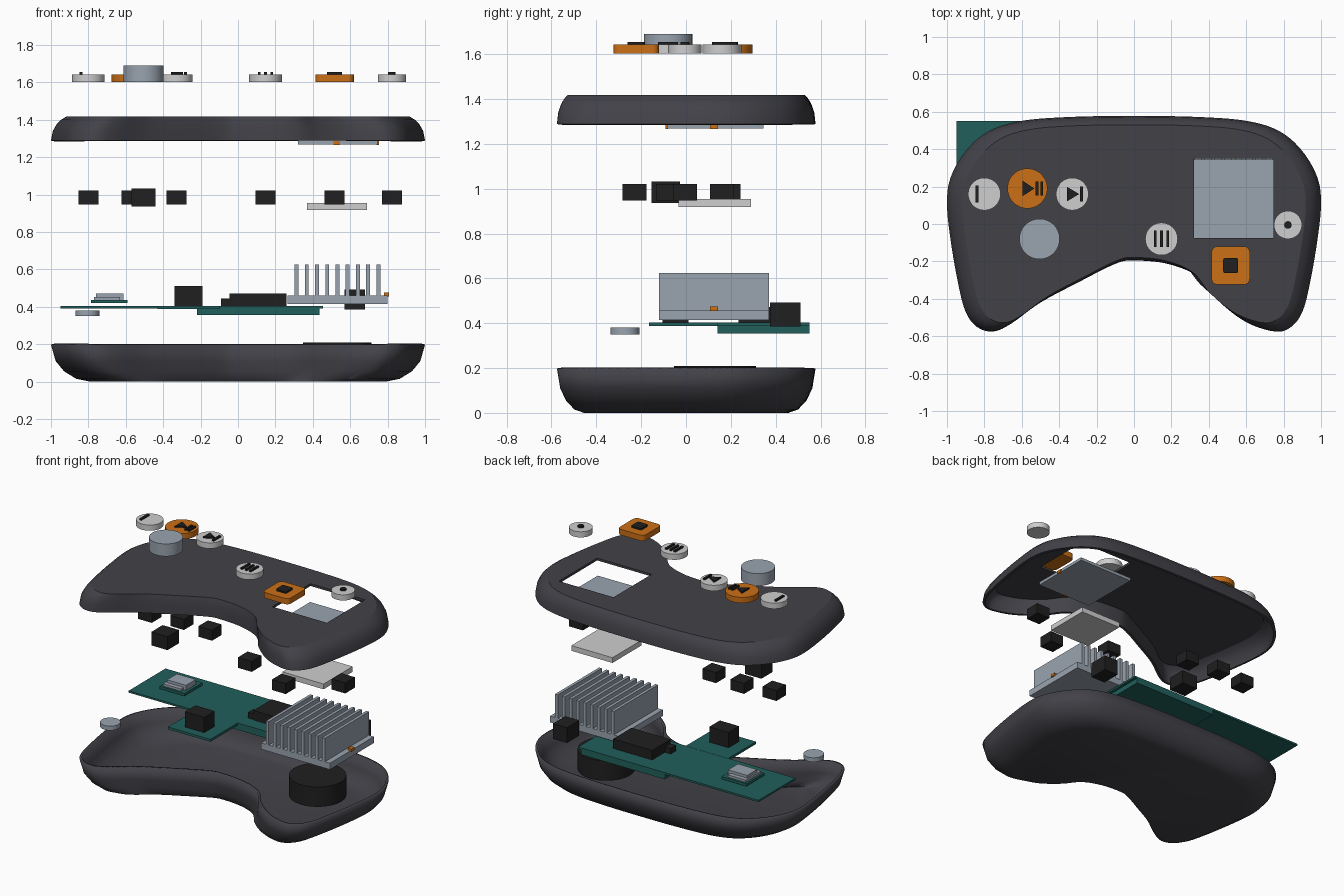
import bpy, bmesh, math
from mathutils import Vector

old = bpy.data.objects.get("Cube")
if old:
    bpy.data.objects.remove(old, do_unlink=True)


def material(name, r, g, b):
    m = bpy.data.materials.new(name)
    m.use_nodes = True
    m.diffuse_color = (r, g, b, 1)
    m.node_tree.nodes["Principled BSDF"].inputs["Base Color"].default_value = (r, g, b, 1)
    return m


SHELL = material("charcoal plastic", .053, .053, .064)
BLACK = material("black", .014, .014, .015)
ORANGE = material("orange", .6, .16, .008)
LIGHT = material("light grey", .62, .62, .62)
COOL = material("cool grey metal", .32, .37, .43)
GREEN = material("board green", .015, .115, .105)


def finish(name, bm, mat):
    bmesh.ops.recalc_face_normals(bm, faces=bm.faces)
    mesh = bpy.data.meshes.new(name)
    bm.to_mesh(mesh)
    bm.free()
    ob = bpy.data.objects.new(name, mesh)
    bpy.context.collection.objects.link(ob)
    mesh.materials.append(mat)
    return ob


def smooth(ob):
    bpy.ops.object.select_all(action="DESELECT")
    ob.select_set(True)
    bpy.context.view_layer.objects.active = ob
    bpy.ops.object.shade_smooth_by_angle(angle=math.radians(30))


def prism(name, pts, z0, z1, mat):
    """Extrude a flat outline between two heights."""
    bm = bmesh.new()
    face = bm.faces.new([bm.verts.new((x, y, z0)) for x, y in pts])
    new = bmesh.ops.extrude_face_region(bm, geom=[face])["geom"]
    top = [v for v in new if isinstance(v, bmesh.types.BMVert)]
    bmesh.ops.translate(bm, verts=top, vec=(0, 0, z1 - z0))
    return finish(name, bm, mat)


def box(name, x0, x1, y0, y1, z0, z1, mat):
    return prism(name, [(x0, y0), (x1, y0), (x1, y1), (x0, y1)], z0, z1, mat)


def centred_box(name, x, y, w, d, z0, z1, mat):
    return box(name, x - w / 2, x + w / 2, y - d / 2, y + d / 2, z0, z1, mat)


def disc(name, x, y, r, z0, z1, mat, n=48):
    angles = [math.tau * i / n for i in range(n)]
    ob = prism(name, [(x + r * math.cos(a), y + r * math.sin(a)) for a in angles], z0, z1, mat)
    smooth(ob)


def rounded_square(name, x, y, half, r, z0, z1, mat):
    pts = []
    for q, (sx, sy) in enumerate([(1, 1), (-1, 1), (-1, -1), (1, -1)]):
        for i in range(7):
            a = (q + i / 6) * math.pi / 2
            pts.append((x + sx * (half - r) + r * math.cos(a), y + sy * (half - r) + r * math.sin(a)))
    smooth(prism(name, pts, z0, z1, mat))


# Shell outline: a smooth closed curve through a few points
KNOTS = [(0, .578), (.35, .572), (.61, .55), (.78, .495), (.9, .39), (.98, .25), (1, .11),
         (.98, -.09), (.94, -.32), (.9, -.47), (.84, -.55), (.755, -.575), (.6, -.525),
         (.45, -.41), (.34, -.28), (.18, -.213), (0, -.195), (-.1, -.213), (-.3, -.313),
         (-.5, -.42), (-.66, -.535), (-.755, -.575), (-.84, -.55), (-.9, -.47), (-.94, -.32),
         (-.98, -.09), (-1, .11), (-.98, .25), (-.9, .39), (-.78, .495), (-.61, .55), (-.35, .572)]


def closed_spline(knots, steps=5):
    out, n = [], len(knots)
    for i in range(n):
        a, b, c, d = (Vector(knots[(i + k) % n]) for k in (-1, 0, 1, 2))
        for s in range(steps):
            t = s / steps
            out.append((2 * b + (c - a) * t + (2 * a - 5 * b + 4 * c - d) * t * t
                        + (3 * b - a - 3 * c + d) * t ** 3) / 2)
    return out


def shell(name, profile):
    """Open tray: stacked scaled outlines, capped at the last one."""
    outline = closed_spline(KNOTS)
    bm = bmesh.new()
    rings = [[bm.verts.new((p.x * s, p.y * s, z)) for p in outline] for z, s in profile]
    for lo, hi in zip(rings, rings[1:]):
        for i in range(len(lo)):
            j = (i + 1) % len(lo)
            bm.faces.new((lo[i], lo[j], hi[j], hi[i]))
    cap = bm.faces.new(rings[-1])
    bm.normal_update()
    outward = 1 if profile[-1][0] > profile[0][0] else -1
    ob = finish(name, bm, SHELL)
    if ob.data.polygons[-1].normal.z * outward < 0:
        ob.data.flip_normals()
    mod = ob.modifiers.new("wall", "SOLIDIFY")
    mod.thickness = .018
    mod.offset = -1
    smooth(ob)
    bpy.ops.object.modifier_apply(modifier="wall")
    return ob


shell("lower_shell", [(.198, 1), (.11, .975), (.055, .93), (.015, .865), (0, .79)])
upper = shell("upper_shell", [(1.288, 1), (1.34, .99), (1.375, .97), (1.4, .945), (1.417, .918)])

# Display opening
cutter = box("opening_cutter", .32, .745, -.075, .35, 1.36, 1.5, BLACK)
cutter.hide_render = True
cut = upper.modifiers.new("opening", "BOOLEAN")
cut.object = cutter
cut.solver = "EXACT"
smooth(upper)
bpy.ops.object.modifier_apply(modifier="opening")
bpy.data.objects.remove(cutter, do_unlink=True)

# Display with two edge tabs
box("display", .32, .747, -.085, .345, 1.268, 1.289, COOL)
box("display_front_tab", .51, .545, -.092, -.08, 1.266, 1.286, ORANGE)
box("display_side_tab", .74, .754, .108, .143, 1.266, 1.286, ORANGE)

# Buttons, each with a switch below it
Z0, Z1, ZS = 1.603, 1.643, 1.654
CONTROLS = {"previous": (-.8, .16, .087, LIGHT), "play": (-.57, .19, .107, ORANGE),
            "next": (-.33, .16, .087, LIGHT), "menu": (.147, -.08, .087, LIGHT),
            "record": (.823, -.005, .075, LIGHT)}
for key, (x, y, r, mat) in CONTROLS.items():
    disc(key + "_button", x, y, r, Z0, Z1, mat)
    centred_box(key + "_switch", x, y, .107, .107, .948, 1.022, BLACK)
disc("dial_knob", -.505, -.08, .108, Z0, 1.69, COOL)
centred_box("dial_encoder", -.505, -.09, .127, .127, .937, 1.031, BLACK)
rounded_square("stop_button", .517, -.222, .102, .03, Z0, Z1, ORANGE)
centred_box("stop_switch", .517, -.23, .107, .107, .948, 1.022, BLACK)


# Raised symbols
def bars(key, offsets, h):
    x, y = CONTROLS[key][:2]
    for i, dx in enumerate(offsets):
        centred_box(f"{key}_bar_{i + 1}", x + dx, y, .015, h, Z1, ZS, BLACK)


def arrow(key, h):
    x, y = CONTROLS[key][:2]
    prism(key + "_arrow", [(x - .027, y - h), (x + .037, y), (x - .027, y + h)], Z1, ZS, BLACK)


bars("previous", [-.04], .09)
bars("play", [.052, .077], .075)
bars("next", [.05], .08)
bars("menu", [-.033, 0, .033], .088)
arrow("play", .042)
arrow("next", .038)
disc("record_dot", .823, -.005, .02, Z1, ZS, BLACK, 24)
rounded_square("stop_symbol", .517, -.222, .04, .01, Z1, ZS, BLACK)

# Display backing pad
box("backing_pad", .37, .69, -.033, .29, .918, .955, LIGHT)

# Circuit boards and parts mounted on them
box("long_board", -.95, .455, .14, .55, .39, .403, GREEN)
box("thick_board", -.22, .435, .14, .55, .355, .397, GREEN)
box("front_board", -.43, -.1, -.165, .145, .387, .404, GREEN)
box("power_block", -.34, -.19, -.105, .012, .404, .512, BLACK)
box("connector_body", -.045, .26, .235, .44, .403, .47, BLACK)
box("connector_nub", -.09, -.04, .24, .3, .403, .443, BLACK)
box("side_jack", .57, .68, .375, .51, .385, .492, BLACK)
box("radio_board", -.785, -.592, .25, .45, .419, .437, GREEN)
box("radio_base", -.77, -.63, .265, .435, .437, .453, COOL)
box("radio_can", -.76, -.612, .295, .405, .437, .472, COOL)
disc("coin_motor", -.805, -.272, .065, .35, .38, COOL)

# Finned heat sink
box("heatsink_base", .265, .8, -.12, .37, .415, .46, COOL)
for i in range(9):
    x = .313 + i * .0547
    centred_box(f"heatsink_fin_{i + 1}", x, .125, .021, .49, .46, .625, COOL)
box("heatsink_tab", .78, .808, .108, .143, .455, .475, ORANGE)

# Speaker in the lower shell
disc("speaker", .53, .13, .183, .07, .21, BLACK, 64)
